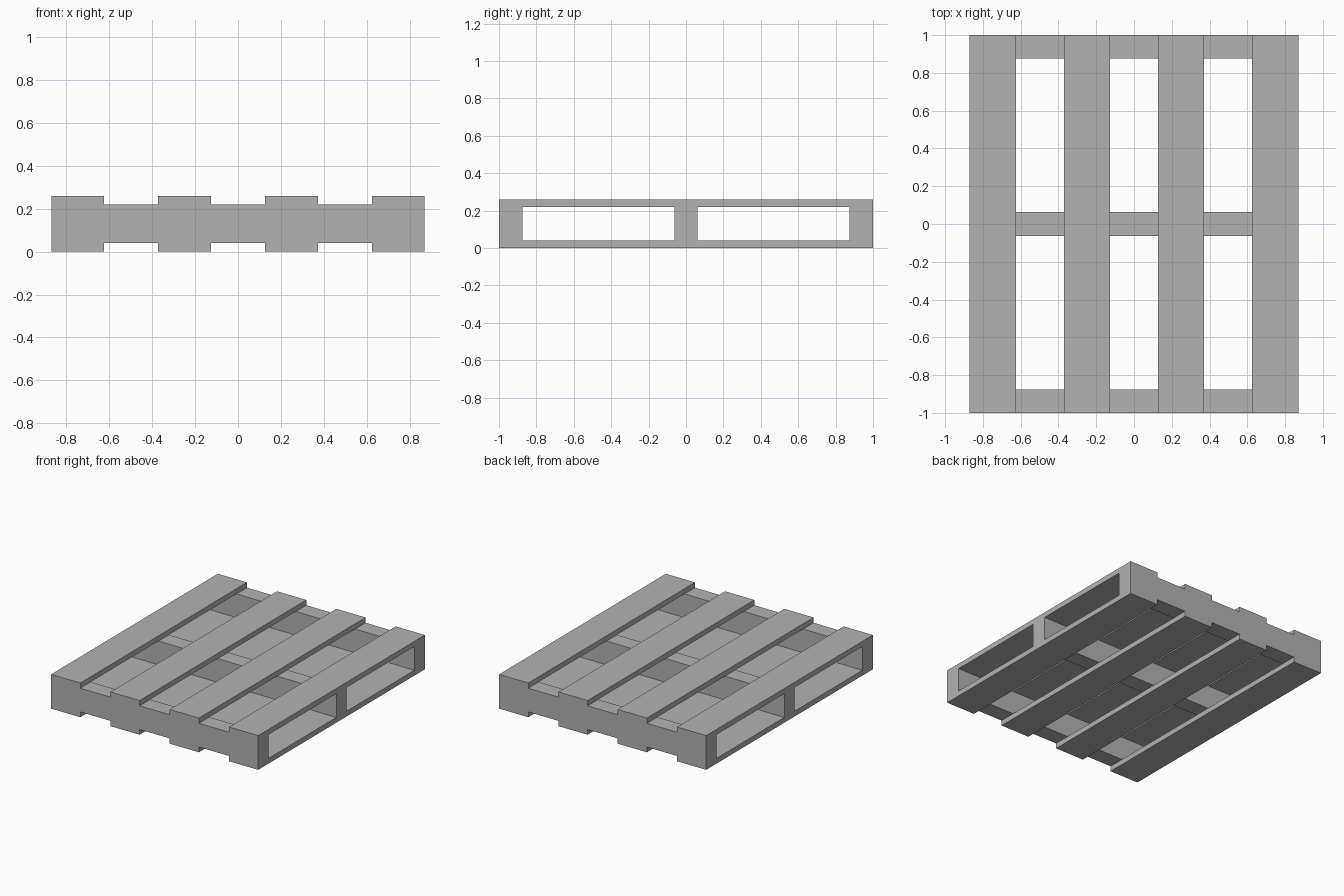
import bpy

cube = bpy.data.objects.get("Cube")
if cube:
    bpy.data.objects.remove(cube, do_unlink=True)

# Single flat material
GREY = (0.45, 0.45, 0.45, 1)
mat = bpy.data.materials.new("plain grey")
mat.use_nodes = True
mat.diffuse_color = GREY
mat.node_tree.nodes["Principled BSDF"].inputs["Base Color"].default_value = GREY

# Overall measurements
WIDTH, LENGTH = 1.74, 2.0
BOARD_W, BOARD_T = 0.245, 0.04
BEAM_W, BEAM_H = 0.125, 0.18
BOARDS = 4


def plank(name, centre, size):
    bpy.ops.mesh.primitive_cube_add(size=1, location=centre)
    ob = bpy.context.object
    ob.name = name
    ob.scale = size
    bpy.ops.object.transform_apply(location=False, rotation=False, scale=True)
    ob.data.materials.append(mat)


# Three cross beams between the decks
beam_z = BOARD_T + BEAM_H / 2
for name, side in (("front", -1), ("middle", 0), ("back", 1)):
    y = side * (LENGTH - BEAM_W) / 2
    plank(name + "_beam", (0, y, beam_z), (WIDTH, BEAM_W, BEAM_H))

# Matching boards on the bottom and top decks
step = (WIDTH - BOARD_W) / (BOARDS - 1)
for deck, z in (("bottom", BOARD_T / 2), ("top", BOARD_T * 1.5 + BEAM_H)):
    for i in range(BOARDS):
        x = (i - (BOARDS - 1) / 2) * step
        plank(f"{deck}_board_{i + 1}", (x, 0, z), (BOARD_W, LENGTH, BOARD_T))
